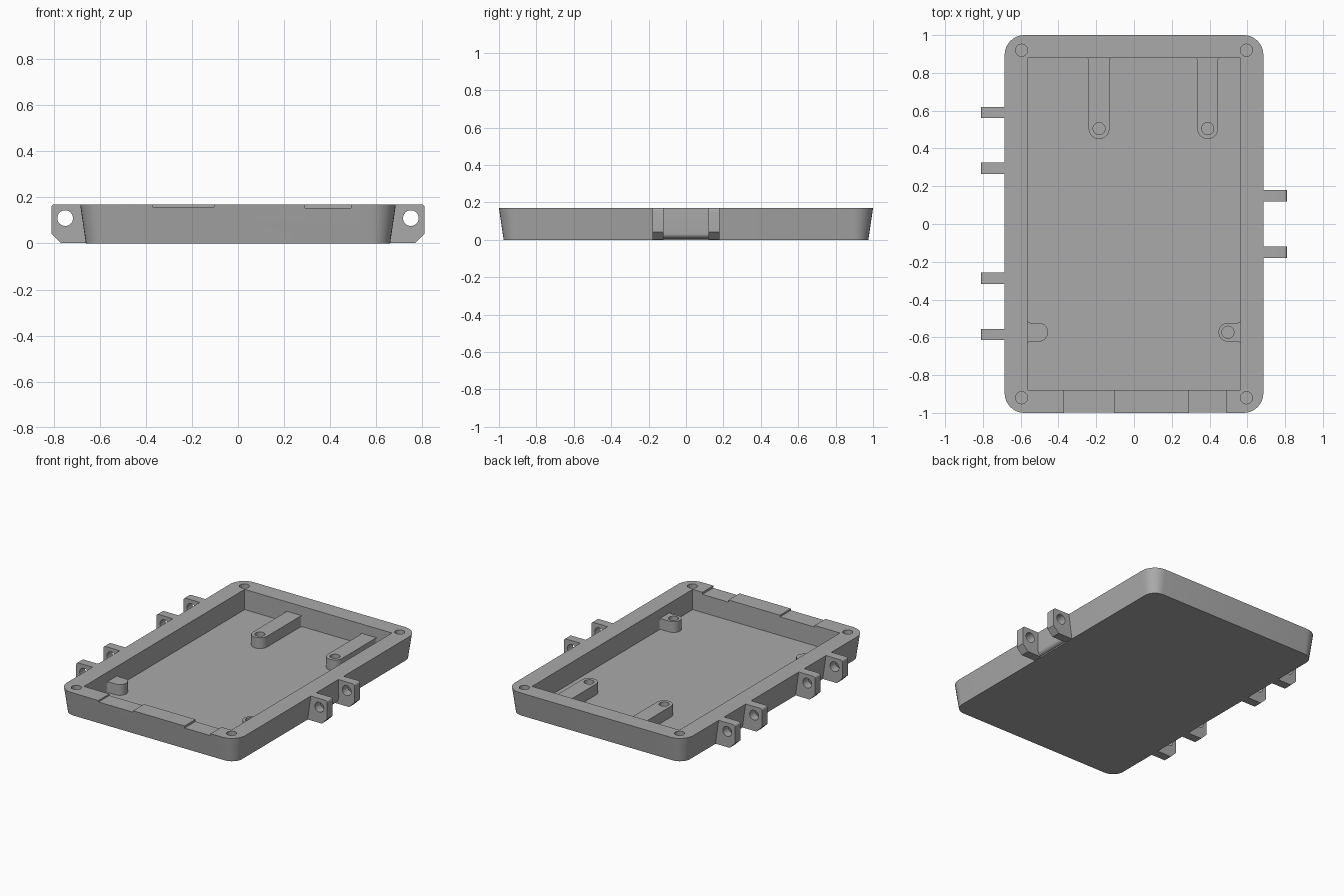
import bpy, bmesh
from math import sin, cos, pi, radians

if "Cube" in bpy.data.objects:
    bpy.data.objects.remove(bpy.data.objects["Cube"])

grey = bpy.data.materials.new("matte grey")
grey.use_nodes = True
COLOUR = (0.4, 0.4, 0.4, 1)
grey.diffuse_color = COLOUR
grey.node_tree.nodes["Principled BSDF"].inputs["Base Color"].default_value = COLOUR

TOP, FLOOR = 0.17, 0.03
INNER_X, INNER_Y = 0.565, 0.88


def arc(cx, cy, r, start, end, steps=8):
    angles = [radians(start + (end - start) * i / steps) for i in range(steps + 1)]
    return [(cx + r * cos(a), cy + r * sin(a)) for a in angles]


def rounded_rect(hx, hy, r):
    pts = []
    for sx, sy, a in ((1, 1, 0), (-1, 1, 90), (-1, -1, 180), (1, -1, 270)):
        pts += arc(sx * (hx - r), sy * (hy - r), r, a, a + 90)
    return pts


def loft(name, lower, upper):
    """Closed solid between two matching loops of 3D points."""
    bm = bmesh.new()
    a = [bm.verts.new(p) for p in lower]
    b = [bm.verts.new(p) for p in upper]
    bm.faces.new(a)
    bm.faces.new(b)
    for i in range(len(a)):
        j = (i + 1) % len(a)
        bm.faces.new((a[i], a[j], b[j], b[i]))
    bmesh.ops.recalc_face_normals(bm, faces=bm.faces)
    mesh = bpy.data.meshes.new(name)
    bm.to_mesh(mesh)
    bm.free()
    mesh.materials.append(grey)
    obj = bpy.data.objects.new(name, mesh)
    bpy.context.collection.objects.link(obj)
    return obj


def upright(name, outline, z0, z1):
    return loft(name, [(x, y, z0) for x, y in outline], [(x, y, z1) for x, y in outline])


def sideways(name, outline, y0, y1):
    return loft(name, [(x, y0, z) for x, z in outline], [(x, y1, z) for x, z in outline])


def box(name, x0, x1, y0, y1, z0, z1):
    return upright(name, [(x0, y0), (x1, y0), (x1, y1), (x0, y1)], z0, z1)


def circle(x, y, r):
    return arc(x, y, r, 0, 360, 32)[:-1]


def activate(obj):
    bpy.ops.object.select_all(action="DESELECT")
    obj.select_set(True)
    bpy.context.view_layer.objects.active = obj


def cut(obj, cutter):
    cutter.hide_render = True
    activate(obj)
    mod = obj.modifiers.new("cut", "BOOLEAN")
    mod.operation, mod.solver, mod.object = "DIFFERENCE", "EXACT", cutter
    bpy.ops.object.modifier_apply(modifier=mod.name)
    bpy.data.objects.remove(cutter)


def finish(obj):
    activate(obj)
    bpy.ops.object.shade_smooth_by_angle(angle=radians(30))


# Tapered tray with a square-cornered cavity
tray = loft("tray",
            [(x, y, 0) for x, y in rounded_rect(0.66, 0.975, 0.08)],
            [(x, y, TOP) for x, y in rounded_rect(0.685, 1.0, 0.105)])
cut(tray, box("cavity", -INNER_X, INNER_X, -INNER_Y, INNER_Y, FLOOR, 0.3))

# Shallow openings in the front rim
for x0, x1, depth in ((-0.37, -0.105, 0.011), (0.29, 0.49, 0.015)):
    cut(tray, box("rim_notch", x0, x1, -1.1, -INNER_Y + 0.01, TOP - depth, 0.3))

# Corner screw holes
for sx in (-1, 1):
    for sy in (-1, 1):
        cut(tray, upright("screw_hole", circle(sx * 0.595, sy * 0.92, 0.032), 0.06, 0.3))
finish(tray)


# Round-ended bosses growing from the cavity walls, flared at the wall
def boss(name, place, length, r, hole):
    flare = 0.015
    side = [(-0.02, r + flare), (0, r + flare)]
    side += arc(flare, r + flare, flare, 180, 270, 4)[1:]
    tip = arc(length, 0, r, 90, -90, 16)
    outline = side + tip + [(u, -v) for u, v in reversed(side)]
    obj = upright(name, [place(u, v) for u, v in outline], FLOOR - 0.01, FLOOR + 0.075)
    if hole:
        cx, cy = place(length, 0)
        cut(obj, upright("boss_hole", circle(cx, cy, 0.032), FLOOR + 0.005, 0.3))
    finish(obj)


boss("back_boss_right", lambda u, v: (-0.185 + v, INNER_Y - u), 0.375, 0.055, True)
boss("back_boss_left", lambda u, v: (0.39 + v, INNER_Y - u), 0.375, 0.055, True)
boss("side_boss_right", lambda u, v: (-INNER_X + u, -0.573 + v), 0.06, 0.05, False)
boss("side_boss_left", lambda u, v: (INNER_X - u, -0.573 + v), 0.068, 0.05, True)


# Hinge and latch lugs with pin holes
def lug(name, side, y):
    outline = [(0.62, 0.001), (0.768, 0.001), (0.81, 0.043)]
    outline += arc(0.795, TOP - 0.015, 0.015, 0, 90, 5) + [(0.62, TOP)]
    obj = sideways(name, [(side * x, z) for x, z in outline], y - 0.03, y + 0.03)
    cut(obj, sideways("pin_hole", circle(side * 0.75, 0.11, 0.034), y - 0.1, y + 0.1))
    finish(obj)


for y in (0.15, -0.15):
    lug("latch_lug", 1, y)
for y in (0.59, 0.295, -0.287, -0.585):
    lug("hinge_lug", -1, y)

# Upright pad with a rounded lower edge between the latch lugs
pad = [(0.62, 0.008)] + arc(0.66, 0.033, 0.025, -90, 0) + [(0.685, TOP), (0.62, TOP)]
finish(sideways("latch_pad", pad, -0.12, 0.12))
